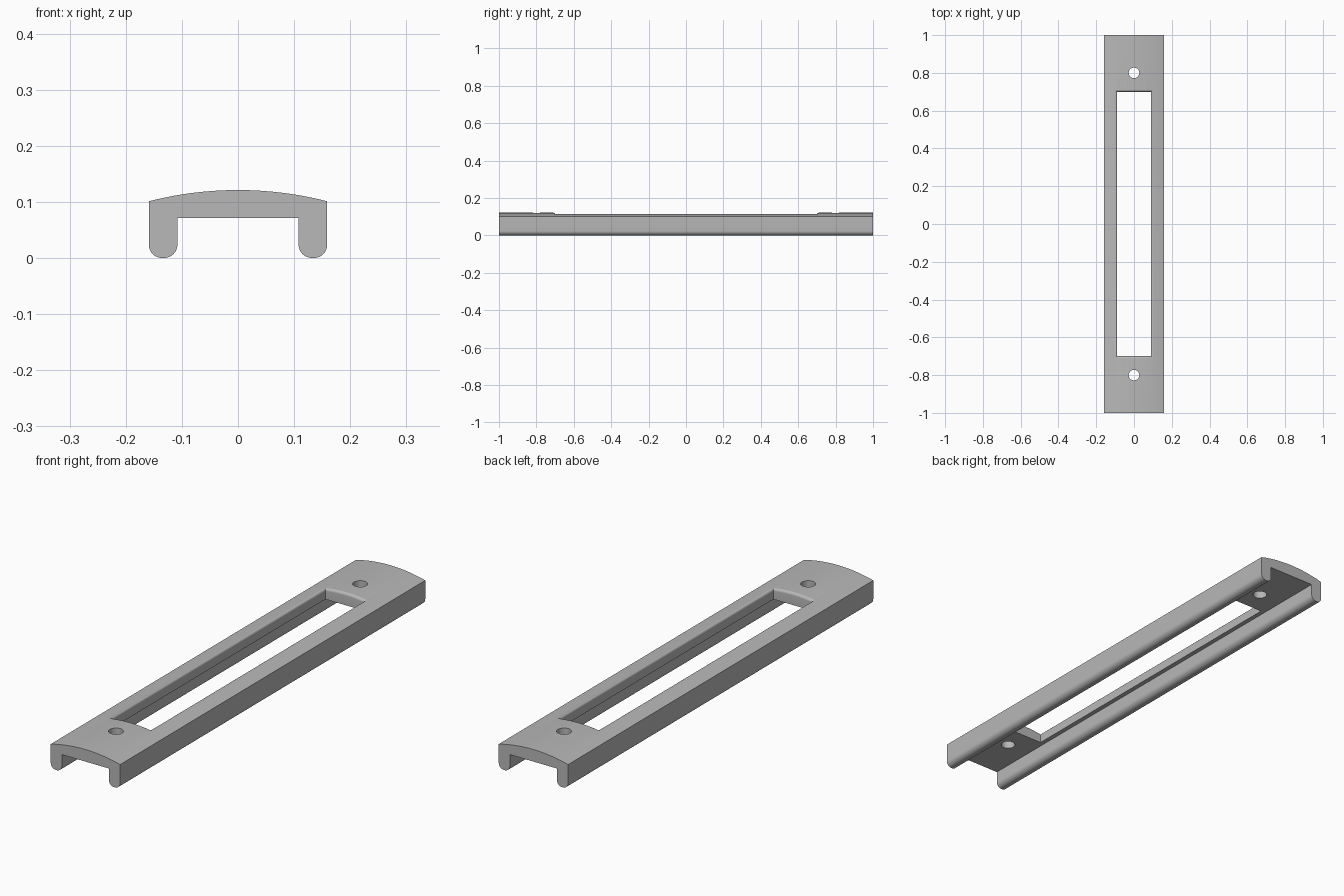
import bpy, bmesh, math

old = bpy.data.objects.get("Cube")
if old:
    bpy.data.objects.remove(old, do_unlink=True)

HALF_W, LEG_IN, EDGE_Z, CROWN_Z, WEB_Z = 0.159, 0.108, 0.101, 0.121, 0.071
SLOT_X, SLOT_Y, FILLET = 0.089, 0.7, 0.011
RISE = CROWN_Z - EDGE_Z
RADIUS = (HALF_W ** 2 + RISE ** 2) / (2 * RISE)


def crown(x):
    """Height of the arched top at x."""
    return CROWN_Z - RADIUS + math.sqrt(RADIUS ** 2 - x ** 2)


def loft(name, rings):
    """Closed solid through a list of equal-length point rings."""
    bm = bmesh.new()
    vs = [[bm.verts.new(p) for p in ring] for ring in rings]
    n = len(vs[0])
    for a, b in zip(vs, vs[1:]):
        for i in range(n):
            j = (i + 1) % n
            bm.faces.new((a[i], a[j], b[j], b[i]))
    bm.faces.new(vs[0])
    bm.faces.new(vs[-1])
    bmesh.ops.recalc_face_normals(bm, faces=bm.faces)
    me = bpy.data.meshes.new(name)
    bm.to_mesh(me)
    bm.free()
    ob = bpy.data.objects.new(name, me)
    bpy.context.collection.objects.link(ob)
    return ob


# Channel cross-section: right half, from under the web to beside the crown
r = 0.0235
half = [(LEG_IN, WEB_Z)]
for cx, start in ((LEG_IN + r, math.pi), (HALF_W - r, 1.5 * math.pi)):
    for i in range(9):
        a = start + i * math.pi / 16
        half.append((cx + r * math.cos(a), r + r * math.sin(a)))
for i in range(16):
    x = HALF_W * (1 - i / 16)
    half.append((x, crown(x)))
profile = half + [(0, CROWN_Z)] + [(-x, z) for x, z in reversed(half)]
body = loft("slotted_channel_cover", [[(x, y, z) for x, z in profile] for y in (-1, 1)])


# Slot cutter flared at the top so its rim comes out rounded
def slot_ring(grow, height):
    hx, hy = SLOT_X + grow, SLOT_Y + grow
    xs = [hx * (i / 8 - 1) for i in range(17)]
    pts = [(x, -hy) for x in xs] + [(-x, hy) for x in xs]
    return [(x, y, height(x)) for x, y in pts]


rings = [slot_ring(0, lambda x: 0.03)]
for i in range(9):
    a = i / 8 * math.pi / 2
    drop = FILLET * (1 - math.sin(a))
    rings.append(slot_ring(FILLET * (1 - math.cos(a)), lambda x: crown(x) - drop))
rings.append(slot_ring(FILLET, lambda x: 0.2))
cutters = [loft("slot_cutter", rings)]

# Screw hole cutters
for y in (-0.8, 0.8):
    bpy.ops.mesh.primitive_cylinder_add(vertices=40, radius=0.028, depth=0.3, location=(0, y, 0.1))
    cutters.append(bpy.context.object)

bpy.ops.object.select_all(action="DESELECT")
bpy.context.view_layer.objects.active = body
body.select_set(True)
for cutter in cutters:
    cutter.hide_render = True
    mod = body.modifiers.new("cut", "BOOLEAN")
    mod.operation = "DIFFERENCE"
    mod.solver = "EXACT"
    mod.object = cutter
    bpy.ops.object.modifier_apply(modifier=mod.name)
    bpy.data.objects.remove(cutter, do_unlink=True)

# Grey finish
grey = bpy.data.materials.new("plain_grey")
grey.use_nodes = True
colour = (0.48, 0.48, 0.48, 1)
grey.diffuse_color = colour
grey.node_tree.nodes["Principled BSDF"].inputs["Base Color"].default_value = colour
body.data.materials.clear()
body.data.materials.append(grey)
bpy.ops.object.shade_smooth_by_angle(angle=math.radians(30))
